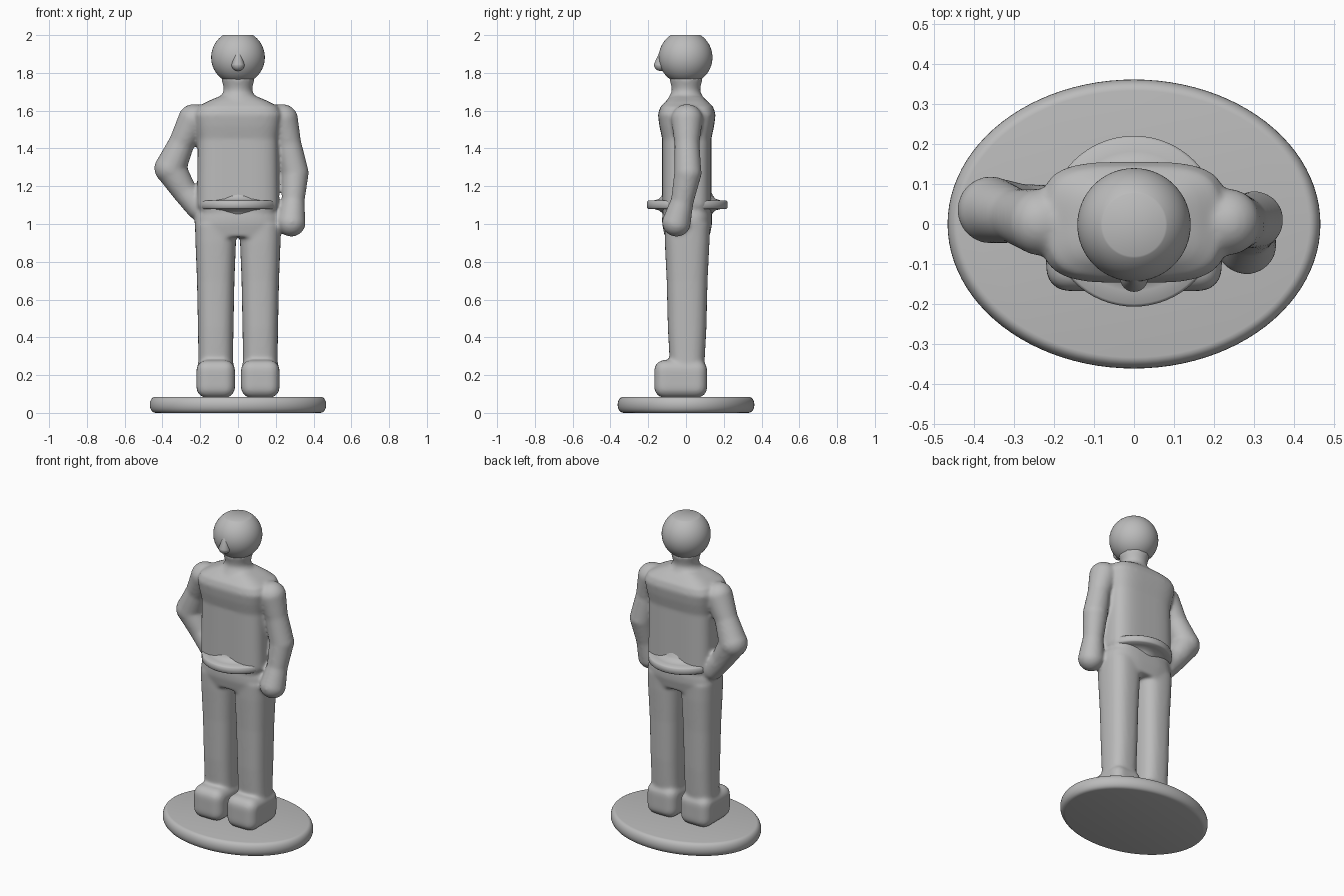
import bpy, bmesh
from math import cos, sin, pi, copysign, radians
from mathutils import Matrix, Vector

if "Cube" in bpy.data.objects:
    bpy.data.objects.remove(bpy.data.objects["Cube"], do_unlink=True)

grey = bpy.data.materials.new("plain grey")
grey.diffuse_color = (0.5, 0.5, 0.5, 1)
grey.use_nodes = True
grey.node_tree.nodes["Principled BSDF"].inputs["Base Color"].default_value = (0.5, 0.5, 0.5, 1)


def finish(name, bm, angle=40):
    bmesh.ops.recalc_face_normals(bm, faces=bm.faces)
    mesh = bpy.data.meshes.new(name)
    bm.to_mesh(mesh)
    bm.free()
    mesh.materials.append(grey)
    obj = bpy.data.objects.new(name, mesh)
    bpy.context.collection.objects.link(obj)
    bpy.ops.object.select_all(action="DESELECT")
    bpy.context.view_layer.objects.active = obj
    obj.select_set(True)
    bpy.ops.object.shade_smooth_by_angle(angle=radians(angle))
    return obj


def loft(bm, sections, power=2, cx=0, cy=0, sides=64):
    """Stack of superellipse rings given as (z, half width, half depth)."""
    rings = []
    for z, rx, ry in sections:
        ring = []
        for i in range(sides):
            c, s = cos(2 * pi * i / sides), sin(2 * pi * i / sides)
            x = copysign(abs(c) ** (2 / power), c) * rx
            y = copysign(abs(s) ** (2 / power), s) * ry
            ring.append(bm.verts.new((cx + x, cy + y, z)))
        rings.append(ring)
    for a, b in zip(rings, rings[1:]):
        for i in range(sides):
            j = (i + 1) % sides
            bm.faces.new((a[i], a[j], b[j], b[i]))
    bm.faces.new(rings[0][::-1])
    bm.faces.new(rings[-1])


def limb(bm, joints):
    """Chain of tapered capsules through (x, y, z, radius) joints."""
    for a, b in zip(joints, joints[1:]):
        start, end = Vector(a[:3]), Vector(b[:3])
        turn = (end - start).to_track_quat("Z", "Y")
        ball = bmesh.ops.create_uvsphere(bm, u_segments=32, v_segments=17, radius=1)
        for v in ball["verts"]:
            centre, radius = (end, b[3]) if v.co.z > 0 else (start, a[3])
            v.co = centre + turn @ v.co * radius


def rounded_box(bm, low, high, bevel):
    low, high = Vector(low), Vector(high)
    matrix = Matrix.Translation((low + high) / 2) @ Matrix.Diagonal((*(high - low), 1))
    verts = bmesh.ops.create_cube(bm, size=1, matrix=matrix)["verts"]
    edges = list({e for v in verts for e in v.link_edges})
    bmesh.ops.bevel(bm, geom=edges, offset=bevel, segments=5, profile=0.5, affect="EDGES")


# Oval stand with a rounded rim
bm = bmesh.new()
rim = [(0, .03)] + [(.043 - .042 * cos(pi * i / 12), .028 * (1 - sin(pi * i / 12)))
                    for i in range(1, 13)]
loft(bm, [(z, .467 - d, .362 - d) for z, d in rim], sides=96)
finish("stand", bm, 50)

# Body: trunk, neck, arms, legs and shoes fused into one soft skin
bm = bmesh.new()
loft(bm, [(1.06, .20, .125), (1.10, .217, .13), (1.45, .213, .13), (1.52, .225, .145),
          (1.58, .235, .153), (1.62, .215, .14), (1.65, .16, .11), (1.675, .10, .08)],
     power=3.6, cy=.004)
loft(bm, [(1.60, .14, .13), (1.65, .12, .105), (1.68, .09, .086), (1.705, .074, .074),
          (1.73, .078, .078), (1.775, .09, .09)])
loft(bm, [(.93, .222, .118), (1.0, .23, .132), (1.04, .225, .132), (1.09, .20, .125)],
     power=2.8, cy=.006)
for side in (-1, 1):
    x = side * .118
    loft(bm, [(.2, .092, .088), (.32, .092, .095), (.45, .094, .102), (.7, .099, .108),
              (.9, .107, .118), (1.0, .11, .12)], power=2.6, cx=x, cy=.006)
    rounded_box(bm, (x - .102, -.168, .08), (x + .102, .112, .28), .055)
limb(bm, [(.235, .005, 1.55, .085), (.268, .005, 1.43, .066), (.302, .01, 1.27, .073),
          (.292, -.02, 1.12, .06), (.282, -.05, 1.01, .077)])
limb(bm, [(-.235, .005, 1.55, .085), (-.298, .02, 1.43, .068), (-.358, .035, 1.295, .085),
          (-.285, .035, 1.175, .066), (-.21, .03, 1.09, .068)])
body = finish("body", bm)
skin = body.modifiers.new("fuse", "REMESH")
skin.mode = "VOXEL"
skin.voxel_size = .009
skin.use_smooth_shade = True
soft = body.modifiers.new("soften", "SMOOTH")
soft.factor = .5
soft.iterations = 12

# Round flared hem standing out in front and behind
bm = bmesh.new()
loft(bm, [(1.03, .12, .12), (1.06, .135, .135), (1.072, .15, .15), (1.079, .175, .175),
          (1.08, .207, .207), (1.087, .214, .214), (1.117, .214, .214), (1.124, .207, .207),
          (1.125, .175, .175), (1.133, .15, .15), (1.15, .135, .135), (1.19, .12, .12)],
     cy=.007)
finish("hem", bm, 60)

# Head, cut flat on top
bm = bmesh.new()
bmesh.ops.create_uvsphere(bm, u_segments=64, v_segments=40, radius=.142,
                          matrix=Matrix.Translation((0, -.002, 1.882)))
bmesh.ops.bisect_plane(bm, geom=bm.verts[:] + bm.edges[:] + bm.faces[:],
                       plane_co=(0, 0, 2), plane_no=(0, 0, 1), clear_outer=True)
bmesh.ops.holes_fill(bm, edges=[e for e in bm.edges if e.is_boundary])
finish("head", bm)

# Teardrop nose
bm = bmesh.new()
limb(bm, [(0, -.135, 1.845, .035), (0, -.128, 1.905, .014)])
finish("nose", bm)
